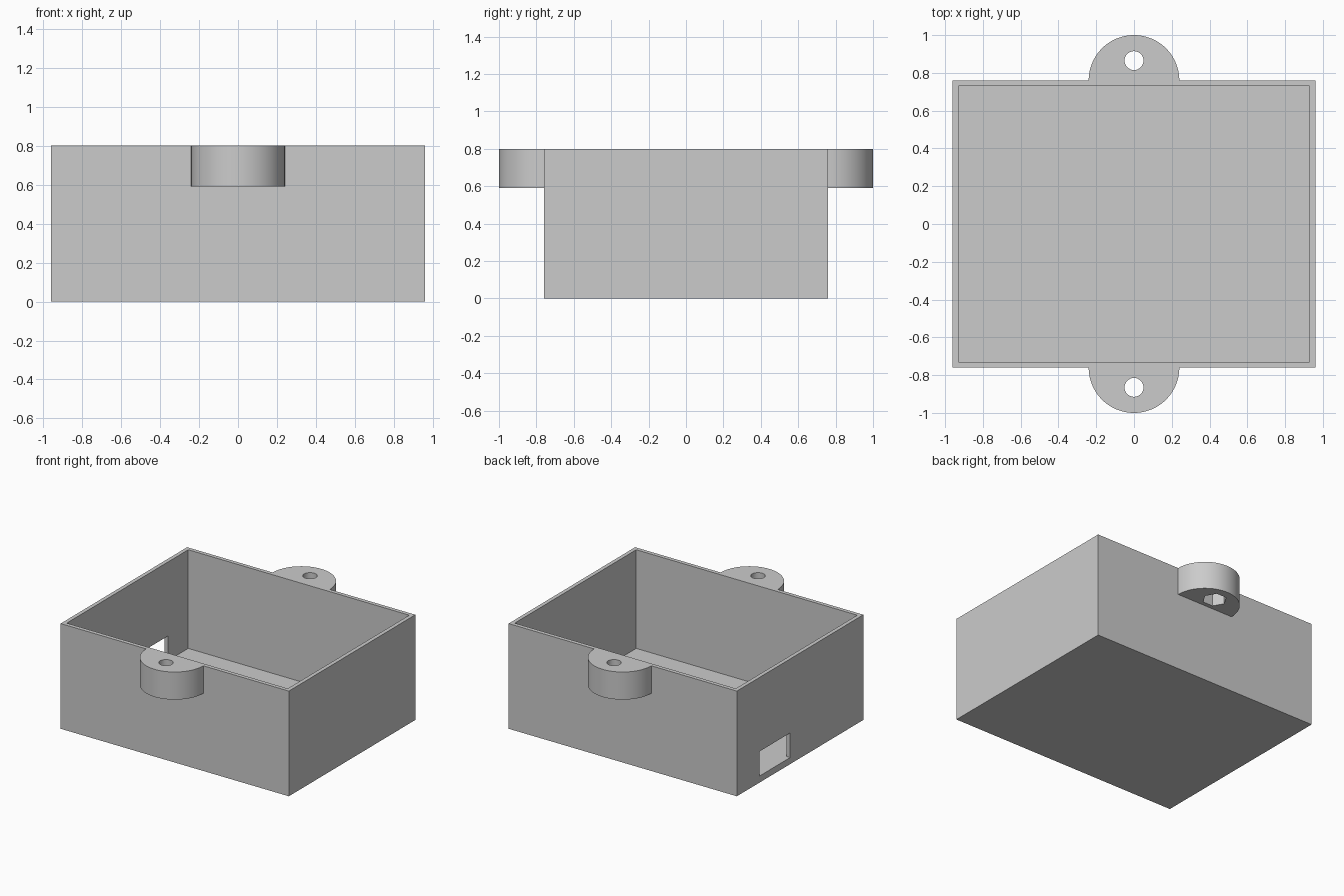
import bpy, bmesh
from math import cos, sin, pi, radians

cube = bpy.data.objects.get("Cube")
if cube:
    bpy.data.objects.remove(cube, do_unlink=True)

HALF_X, HALF_Y, HEIGHT = 0.96, 0.76, 0.80
WALL, FLOOR = 0.03, 0.05
LUG_R, LUG_BOTTOM, HOLE_Y = 0.24, 0.59, 0.865

grey = bpy.data.materials.new("light grey plastic")
grey.use_nodes = True
grey.diffuse_color = (0.6, 0.6, 0.6, 1)
grey.node_tree.nodes["Principled BSDF"].inputs["Base Color"].default_value = (0.6, 0.6, 0.6, 1)


def prism(name, outline, z0, z1):
    """Extrude a flat outline from z0 up to z1."""
    bm = bmesh.new()
    face = bm.faces.new([bm.verts.new((x, y, z0)) for x, y in outline])
    top = bmesh.ops.extrude_face_region(bm, geom=[face])["geom"]
    verts = [v for v in top if isinstance(v, bmesh.types.BMVert)]
    bmesh.ops.translate(bm, verts=verts, vec=(0, 0, z1 - z0))
    bmesh.ops.recalc_face_normals(bm, faces=bm.faces)
    mesh = bpy.data.meshes.new(name)
    bm.to_mesh(mesh)
    bm.free()
    mesh.materials.append(grey)
    obj = bpy.data.objects.new(name, mesh)
    bpy.context.collection.objects.link(obj)
    return obj


def rect(x0, x1, y0, y1):
    return [(x0, y0), (x1, y0), (x1, y1), (x0, y1)]


def ring(y, radius, sides):
    return [(radius * cos(2 * pi * i / sides), y + radius * sin(2 * pi * i / sides))
            for i in range(sides)]


def combine(target, other, operation):
    """Apply a boolean and discard the second object."""
    other.hide_render = True
    mod = target.modifiers.new(operation, "BOOLEAN")
    mod.operation, mod.object, mod.solver = operation, other, "EXACT"
    bpy.context.view_layer.objects.active = target
    bpy.ops.object.modifier_apply(modifier=mod.name)
    bpy.data.objects.remove(other, do_unlink=True)


# Open box
box = prism("enclosure_box", rect(-HALF_X, HALF_X, -HALF_Y, HALF_Y), 0, HEIGHT)

# Mounting lugs, one at the front and one at the back
for side in (-1, 1):
    arc = [(LUG_R * cos(pi * i / 48), side * (HALF_Y + LUG_R * sin(pi * i / 48)))
           for i in range(49)]
    root = side * (HALF_Y - WALL / 2)
    outline = arc + [(-LUG_R, root), (LUG_R, root)]
    lug = prism("mounting_lug", outline, LUG_BOTTOM, HEIGHT)
    combine(box, lug, "UNION")

    # Screw hole and hexagonal nut pocket underneath
    combine(box, prism("screw_hole", ring(side * HOLE_Y, 0.05, 32), 0.5, 0.9), "DIFFERENCE")
    combine(box, prism("nut_pocket", ring(side * HOLE_Y, 0.085, 6), 0.5, 0.69), "DIFFERENCE")

# Inner cavity
cavity = prism("cavity", rect(WALL - HALF_X, HALF_X - WALL, WALL - HALF_Y, HALF_Y - WALL),
               FLOOR, 1)
combine(box, cavity, "DIFFERENCE")

# Cable window level with the floor
window = prism("cable_window", rect(-1.1, -0.85, 0.12, 0.485), FLOOR, 0.237)
combine(box, window, "DIFFERENCE")

# Smooth the round lugs, keep the box edges sharp
bpy.ops.object.select_all(action="DESELECT")
box.select_set(True)
bpy.context.view_layer.objects.active = box
bpy.ops.object.shade_smooth_by_angle(angle=radians(30))
